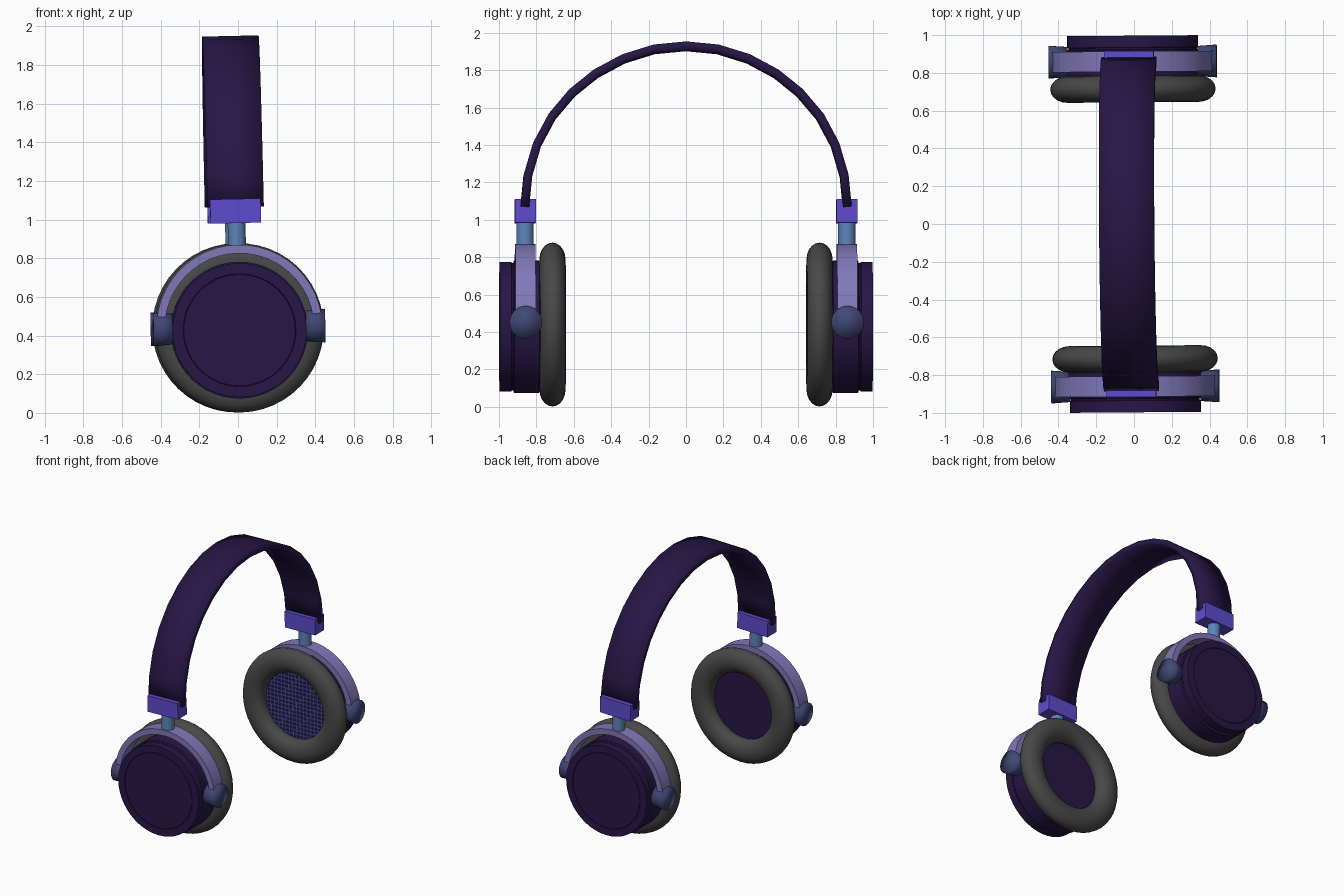
import bpy, bmesh, math
from mathutils import Matrix, Vector

if "Cube" in bpy.data.objects:
    bpy.data.objects.remove(bpy.data.objects["Cube"])

CZ = 0.44          # height of the cushion and pivot axis
CUP_Z = 0.428      # height of the ear cup axis
# the whole model leans and turns very slightly
TILT = (Matrix.Translation((0, 0, CZ)) @ Matrix.Rotation(math.radians(0.45), 4, 'Z')
        @ Matrix.Rotation(math.radians(-1.3), 4, 'Y') @ Matrix.Translation((0, 0, -CZ)))


def material(name, r, g, b):
    m = bpy.data.materials.new(name)
    m.diffuse_color = (r, g, b, 1)
    m.use_nodes = True
    m.node_tree.nodes["Principled BSDF"].inputs["Base Color"].default_value = m.diffuse_color
    return m


PURPLE = material("dark_purple", 0.021, 0.008, 0.062)
GREY = material("dark_grey", 0.065, 0.065, 0.065)
VIOLET = material("violet", 0.11, 0.07, 0.62)
LILAC = material("lilac", 0.22, 0.19, 0.49)
SLATE = material("slate", 0.052, 0.065, 0.18)
STEEL = material("steel_blue", 0.11, 0.23, 0.5)
MESH_BLUE = material("mesh_blue", 0.07, 0.085, 0.35)


def finish(name, bm, mat, angle=35):
    bmesh.ops.remove_doubles(bm, verts=bm.verts, dist=1e-5)
    bmesh.ops.recalc_face_normals(bm, faces=bm.faces)
    bm.transform(TILT)
    me = bpy.data.meshes.new(name)
    bm.to_mesh(me)
    bm.free()
    me.materials.append(mat)
    ob = bpy.data.objects.new(name, me)
    bpy.context.collection.objects.link(ob)
    bpy.ops.object.select_all(action='DESELECT')
    ob.select_set(True)
    bpy.context.view_layer.objects.active = ob
    bpy.ops.object.shade_smooth_by_angle(angle=math.radians(angle))
    return ob


def loft(name, rings, mat, loop=False, angle=35):
    """Skin closed cross-sections; loop joins the last to the first."""
    bm = bmesh.new()
    vs = [[bm.verts.new(p) for p in ring] for ring in rings]
    n, m = len(vs), len(vs[0])
    for i in range(n if loop else n - 1):
        a, b = vs[i], vs[(i + 1) % n]
        for j in range(m):
            k = (j + 1) % m
            bm.faces.new((a[j], a[k], b[k], b[j]))
    if not loop:
        bm.faces.new(vs[0])
        bm.faces.new(vs[-1])
    return finish(name, bm, mat, angle)


def lathe(name, profile, side, z, mat, steps=48, angle=35):
    """Revolve (radius, y) points about a front-to-back axis at height z."""
    rings = []
    for i in range(steps):
        t = 2 * math.pi * i / steps
        rings.append([(r * math.cos(t), side * y, z + r * math.sin(t)) for r, y in profile])
    return loft(name, rings, mat, True, angle)


def add_box(bm, centre, size):
    bmesh.ops.create_cube(bm, size=1, matrix=Matrix.Translation(centre) @ Matrix.Diagonal((*size, 1)))


def add_cylinder(bm, centre, r1, r2, depth, rot=Matrix.Identity(4)):
    bmesh.ops.create_cone(bm, cap_ends=True, segments=32, radius1=r1, radius2=r2, depth=depth,
                          matrix=Matrix.Translation(centre) @ rot)


# headband: flat strip swept along a faceted arch, softly shaded over its edges
half = [(0.885, 1.07), (0.868, 1.24), (0.818, 1.41), (0.735, 1.565), (0.625, 1.695),
        (0.495, 1.80), (0.342, 1.882), (0.175, 1.934)]
path = [Vector(p) for p in half] + [Vector((0, 1.951))] + [Vector((-y, z)) for y, z in reversed(half)]
section = [(-0.146, 0), (0, 0), (0.146, 0), (0.146, 0.046), (0, 0.046), (-0.146, 0.046)]
rings = []
for i, p in enumerate(path):
    d = (path[min(i + 1, len(path) - 1)] - path[max(i - 1, 0)]).normalized()
    inward = Vector((-d.y, d.x))
    rings.append([(x - 0.005, p.x + inward.x * o, p.y + inward.y * o) for x, o in section])
loft("headband", rings, PURPLE, angle=180)

cup = [(0, 0.996), (0.288, 0.996), (0.290, 0.992), (0.292, 0.997), (0.347, 0.997), (0.347, 0.935),
       (0.340, 0.932), (0.340, 0.924), (0.354, 0.920), (0.354, 0.785),
       (0.275, 0.765), (0.27, 0.735), (0, 0.735)]
cushion = [(0.347 + 0.091 * math.cos(t), 0.714 + 0.07 * math.sin(t))
           for t in (2 * math.pi * i / 20 for i in range(20))]

for side, label in ((-1, "front"), (1, "back")):
    lathe(label + "_ear_cup", cup, side, CUP_Z, PURPLE)
    lathe(label + "_ear_cushion", cushion, side, CZ, GREY, angle=60)
    y = side * 0.86

    # half-ring yoke above the cup
    rings = []
    for i in range(25):
        t = math.pi * i / 24
        rings.append([(r * math.cos(t), y + o, CZ + r * math.sin(t))
                      for r, o in ((0.386, -0.054), (0.43, -0.054), (0.43, 0.054), (0.386, 0.054))])
    loft(label + "_yoke", rings, LILAC)

    # pivot knobs at both yoke ends
    bm = bmesh.new()
    for sx in (-1, 1):
        add_cylinder(bm, (sx * 0.395, y, CZ + 0.002), 0.08, 0.087, 0.1,
                     Matrix.Rotation(sx * math.pi / 2, 4, 'Y'))
    finish(label + "_pivot_knobs", bm, SLATE, 180)

    # slider stem and band clamp
    bm = bmesh.new()
    add_cylinder(bm, (-0.002, y, 0.92), 0.046, 0.046, 0.16)
    finish(label + "_slider_stem", bm, STEEL)
    bm = bmesh.new()
    add_box(bm, (-0.006, y, 1.045), (0.262, 0.112, 0.125))
    finish(label + "_band_clamp", bm, VIOLET)

# woven speaker mesh inside the back cup
bm = bmesh.new()
R = 0.265
for i in range(-8, 9):
    c = i * 0.031
    length = 2 * math.sqrt(R * R - c * c)
    add_box(bm, (c, 0.733, CUP_Z), (0.009, 0.006, length))
    add_box(bm, (0, 0.732, CUP_Z + c), (length, 0.006, 0.009))
finish("speaker_mesh", bm, MESH_BLUE)
